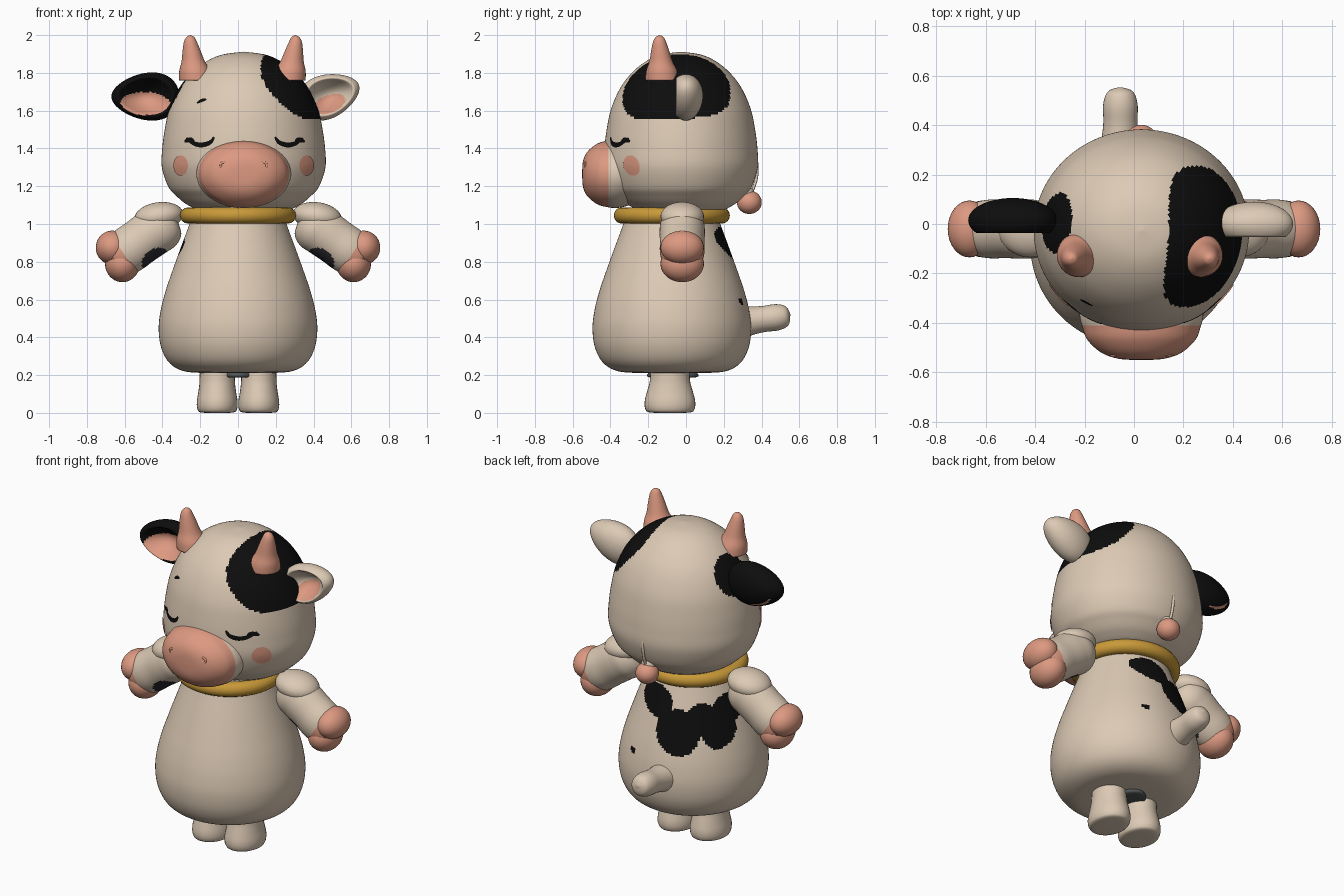
import bpy, bmesh, math
from mathutils import Vector, Matrix
from mathutils.bvhtree import BVHTree

if "Cube" in bpy.data.objects:
    bpy.data.objects.remove(bpy.data.objects["Cube"], do_unlink=True)


def material(name, r, g, b):
    m = bpy.data.materials.new(name)
    m.use_nodes = True
    m.diffuse_color = (r, g, b, 1)
    bsdf = m.node_tree.nodes["Principled BSDF"]
    bsdf.inputs["Base Color"].default_value = (r, g, b, 1)
    bsdf.inputs["Roughness"].default_value = 0.7
    return m


CREAM = material("cream", 0.72, 0.59, 0.46)
PINK = material("pink", 0.72, 0.32, 0.22)
BLACK = material("black", 0.004, 0.004, 0.004)
CHARCOAL = material("charcoal", 0.025, 0.024, 0.03)
GOLD = material("gold", 0.58, 0.32, 0.04)
SLATE = material("slate", 0.08, 0.09, 0.09)


def finish(name, bm, mats, rule=None, recalc=True):
    """Turn a bmesh into a smooth object; rule(centre) picks the material slot."""
    bmesh.ops.remove_doubles(bm, verts=bm.verts, dist=1e-5)
    if recalc:
        bmesh.ops.recalc_face_normals(bm, faces=bm.faces)
    for f in bm.faces:
        f.smooth = True
        if rule:
            f.material_index = int(rule(f.calc_center_median()))
    me = bpy.data.meshes.new(name)
    bm.to_mesh(me)
    bm.free()
    ob = bpy.data.objects.new(name, me)
    bpy.context.collection.objects.link(ob)
    for m in mats:
        me.materials.append(m)
    return ob


def spline(pts, n):
    """Smooth sampling through a list of equal-length tuples."""
    out, last = [], len(pts) - 1
    for k in range(n + 1):
        s = k / n * last
        i = min(int(s), last - 1)
        t = s - i
        p = [pts[max(0, min(last, i + j))] for j in (-1, 0, 1, 2)]
        out.append([0.5 * (2 * b + (c - a) * t + (2 * a - 5 * b + 4 * c - d) * t * t
                           + (3 * b - a - 3 * c + d) * t ** 3)
                    for a, b, c, d in zip(*p)])
    return out


def loft(name, stations, mats, rule=None, n=24, segs=32, axis=None, ref=(0, 1, 0)):
    """Elliptical tube through stations (x, y, z, radius a, radius b)."""
    st = spline(stations, n)
    bm = bmesh.new()
    rings = []
    for i, s in enumerate(st):
        c = Vector(s[:3])
        t = Vector(axis) if axis else Vector(st[min(i + 1, n)][:3]) - Vector(st[max(i - 1, 0)][:3])
        t.normalize()
        a = Vector(ref).cross(t).normalized()
        b = t.cross(a)
        ring = []
        for k in range(segs):
            q = 2 * math.pi * k / segs
            ring.append(bm.verts.new(c + a * max(s[3], 0) * math.cos(q) + b * max(s[4], 0) * math.sin(q)))
        rings.append(ring)
    for lo, hi in zip(rings, rings[1:]):
        for k in range(segs):
            j = (k + 1) % segs
            bm.faces.new((lo[k], lo[j], hi[j], hi[k]))
    bm.faces.new(rings[0])
    bm.faces.new(rings[-1])
    bmesh.ops.dissolve_degenerate(bm, dist=1e-6, edges=bm.edges)
    return finish(name, bm, mats, rule)


def ball(name, centre, radii, mat, tilt=0, rule=None, extra=None):
    bm = bmesh.new()
    bmesh.ops.create_uvsphere(bm, u_segments=32, v_segments=20, radius=1)
    m = Matrix.Translation(centre) @ Matrix.Rotation(tilt, 4, 'Y') @ Matrix.Diagonal((*radii, 1))
    bm.transform(m)
    return finish(name, bm, [mat] + ([extra] if extra else []), rule)


def ring(name, centre, major, minor, mat, tilt=0):
    bpy.ops.mesh.primitive_torus_add(location=centre, rotation=(tilt, 0, 0), major_radius=major,
                                     minor_radius=minor, major_segments=64, minor_segments=16)
    ob = bpy.context.object
    ob.name = name
    ob.data.materials.append(mat)
    bpy.ops.object.shade_smooth()


# Body with irregular back patch
BLOBS = [(-.18, .9, .085), (-.06, .75, .125), (.07, .82, .09), (.17, .75, .09),
         (.21, .86, .085), (-.32, .59, .018)]


def back_patch(p):
    y = p.y + 0.075
    u = -0.866 * p.x - 0.5 * y
    return 0.866 * y - 0.5 * p.x > 0 and any(math.hypot(u - a, p.z - b) < r for a, b, r in BLOBS)


body = [(.21, 0), (.212, .2), (.225, .3), (.27, .368), (.35, .408), (.45, .42), (.55, .408),
        (.65, .382), (.75, .348), (.85, .312), (.95, .275), (1.04, .24), (1.1, .2)]
loft("body", [(0, -.075, z, r, r) for z, r in body], [CREAM, BLACK], back_patch,
     n=110, segs=160, axis=(0, 0, 1))
ring("collar", (0, -.075, 1.045), .264, .043, GOLD)


# Head with an eye-side patch and an ear patch
def head_patch(p):
    t = 0.636 * (p.x - .29) - 0.772 * (p.z - 1.73)
    big = abs((p.y + .05) / .285) ** 2.4 + abs(t / .225) ** 2.4 < 1 and p.x > .1
    return big or (p - Vector((-.36, .01, 1.71))).length < .135


head_profile = [(1.06, 0), (1.065, .2), (1.1, .295), (1.15, .358), (1.2, .4), (1.3, .433),
                (1.4, .431), (1.5, .418), (1.6, .396), (1.7, .353), (1.78, .296),
                (1.85, .215), (1.895, .12), (1.912, 0)]
head = loft("head", [(.03, -.027, z, r, r * .94) for z, r in head_profile], [CREAM, BLACK],
            head_patch, n=110, segs=160, axis=(0, 0, 1))
surface = BVHTree.FromPolygons([v.co for v in head.data.vertices],
                               [p.vertices for p in head.data.polygons])

# Muzzle and nostrils
muzzle = [(-.55, 0, 0), (-.545, .07, .09), (-.52, .12, .162), (-.47, .16, .217),
          (-.42, .175, .238), (-.36, .18, .25), (-.28, .16, .23)]
loft("muzzle", [(.03, y, 1.265, a, b) for y, a, b in muzzle], [CREAM, PINK],
     lambda p: p.y < -.415, n=36, segs=64, axis=(0, 1, 0), ref=(1, 0, 0))
for s in (-1, 1):
    ring("nostril", (.03 + s * .105, -.531, 1.31), .016, .006, PINK, math.pi / 2)


# Thin painted plates laid on the face
def on_face(x, z):
    hit, nor, _, _ = surface.ray_cast(Vector((x, -2, z)), Vector((0, 1, 0)))
    return hit + nor * 0.005


def plate(name, rows, mat):
    bm = bmesh.new()
    grid = [[bm.verts.new(on_face(x, z)) for x, z in r] for r in rows]
    for a, b in zip(grid, grid[1:]):
        for k in range(len(a) - 1):
            bm.faces.new((a[k], a[k + 1], b[k + 1], b[k]))
    bm.normal_update()
    bmesh.ops.reverse_faces(bm, faces=[f for f in bm.faces if f.normal.y > 0])
    finish(name, bm, [mat], recalc=False)


def stroke(name, pts, width, mat):
    path = spline(pts, 16)
    rows = []
    for i, p in enumerate(path):
        q, r = path[min(i + 1, 16)], path[max(i - 1, 0)]
        d = Vector((q[0] - r[0], q[1] - r[1])).normalized()
        w = width * (0.35 + 0.65 * math.sin(math.pi * i / 16)) / 2
        rows.append([(p[0] + d.y * w * k, p[1] - d.x * w * k) for k in (-1, 0, 1)])
    plate(name, rows, mat)


EYE = [(-.305, 1.455), (-.27, 1.428), (-.225, 1.418), (-.18, 1.432), (-.16, 1.46)]
LASH = [(-.315, 1.435), (-.285, 1.445), (-.265, 1.435)]
for s, side in ((1, "right"), (-1, "left")):
    for part, pts in (("eyelid", EYE), ("lash", LASH)):
        stroke(side + "_" + part, [(.035 + s * x, z) for x, z in pts], .026, BLACK)
    cx = .03 - s * .33
    plate(side + "_cheek", [[(cx + .038 * f * math.cos(k * math.pi / 16),
                              1.31 + .053 * f * math.sin(k * math.pi / 16)) for k in range(33)]
                            for f in (.01, .35, .7, 1)], PINK)
stroke("brow_fleck", [(-.215, 1.638), (-.19, 1.652), (-.165, 1.658)], .016, BLACK)


# Cupped ears
def ear(name, centre, radii, side, tilt, outer, inner, spot):
    bm = bmesh.new()
    bmesh.ops.create_uvsphere(bm, u_segments=48, v_segments=36, radius=1)
    cu, cv, ru, rv = spot
    for v in bm.verts:
        u, h, w = v.co
        rad = math.hypot(u, h)
        if w > 0:
            w -= 1.5 * max(0, 1 - (rad / .8) ** 2)
        v.co = (u, -w, h * (1 - .22 * u))
    inside = {f.index for f in bm.faces}
    for f in bm.faces:
        c = f.calc_center_median()
        front = f.calc_center_median().y < .62 and math.hypot(c.x, c.z) < .8
        f.material_index = int(front and ((c.x - cu) / ru) ** 2 + ((c.z - cv) / rv) ** 2 < 1)
    bm.transform(Matrix.Translation(centre) @ Matrix.Rotation(tilt, 4, 'Y')
                 @ Matrix.Diagonal((side * radii[0], radii[1], radii[2], 1)))
    finish(name, bm, [outer, inner])


ear("right_ear", (-.49, .015, 1.675), (.18, .09, .125), -1, 0, BLACK, PINK, (.02, -.3, .72, .5))
ear("left_ear", (.485, 0, 1.68), (.165, .09, .115), 1, -.35, CREAM, PINK, (-.1, -.35, .55, .4))

# Horns
for name, x, lean in (("right_horn", -.222, -.03), ("left_horn", .268, .036)):
    horn = [(0, .76, .09), (.2, .81, .083), (.5, .86, .062), (.8, .92, .047),
            (1, .965, .034), (1, .99, .02), (1, 1, 0)]
    loft(name, [(x + lean * f, -.125 - .015 * f, 1 + z, r, r) for f, z, r in horn], [PINK],
         axis=(0, 0, 1))

# Arms, shoulders and two-lobed hands
ARM = [(.32, 1.03, 0), (.34, 1.02, .08), (.39, .99, .12), (.45, .955, .126), (.52, .905, .124),
       (.59, .855, .124), (.65, .815, .105), (.68, .79, .05), (.685, .787, 0)]


def arm_colour(p):
    x = abs(p.x)
    if (x - .615) * .78 - (p.z - .855) * .62 > 0:
        return 1
    return 2 if (Vector((x, p.y, p.z)) - Vector((.435, -.07, .81))).length < .078 else 0


for s, side in ((-1, "right"), (1, "left")):
    loft(side + "_arm", [(s * x, -.02, z, r, r * .95) for x, z, r in ARM],
         [CREAM, PINK, CHARCOAL], arm_colour, n=64, segs=64)
    ball(side + "_shoulder", (s * .42, -.02, 1.04), (.13, .115, .075), CREAM, s * .15)
    ball(side + "_hand_top", (s * .665, -.02, .875), (.088, .115, .09), PINK)
    ball(side + "_hand_bottom", (s * .612, -.02, .79), (.092, .115, .098), PINK)
    # Legs with flared feet
    leg = [(0, 0, 0), (.002, .085, .105), (.02, .105, .13), (.06, .108, .134), (.11, .1, .122),
           (.16, .094, .108), (.2, .093, .104), (.25, .09, .1)]
    loft(side + "_leg", [(s * .11, -.085, z, a, b) for z, a, b in leg], [CREAM], axis=(0, 0, 1))

# Dark disc between the legs
loft("hip_disc", [(0, -.07, z, r, r * 1.5) for z, r in ((.188, 0), (.189, .085), (.215, .085))],
     [SLATE], n=8, axis=(0, 0, 1))

# Tail stub
tail = [(.28, .48, .09), (.34, .488, .077), (.41, .497, .069), (.48, .506, .07),
        (.53, .512, .055), (.548, .514, .025), (.552, .514, 0)]
loft("tail", [(-.055, y, z, r, r) for y, z, r in tail], [CREAM], ref=(1, 0, 0))

# Tassel hanging behind the head
strap = [(.34, 1.43), (.365, 1.37), (.377, 1.3), (.37, 1.23), (.345, 1.16)]
loft("tassel_strap", [(.03, y, z, .008, .008) for y, z in strap], [CREAM], segs=12, ref=(1, 0, 0))
ball("tassel_knob", (.03, .335, 1.115), (.066, .066, .062), PINK)
ball("tassel_top", (.03, .31, 1.165), (.045, .05, .04), CREAM)
